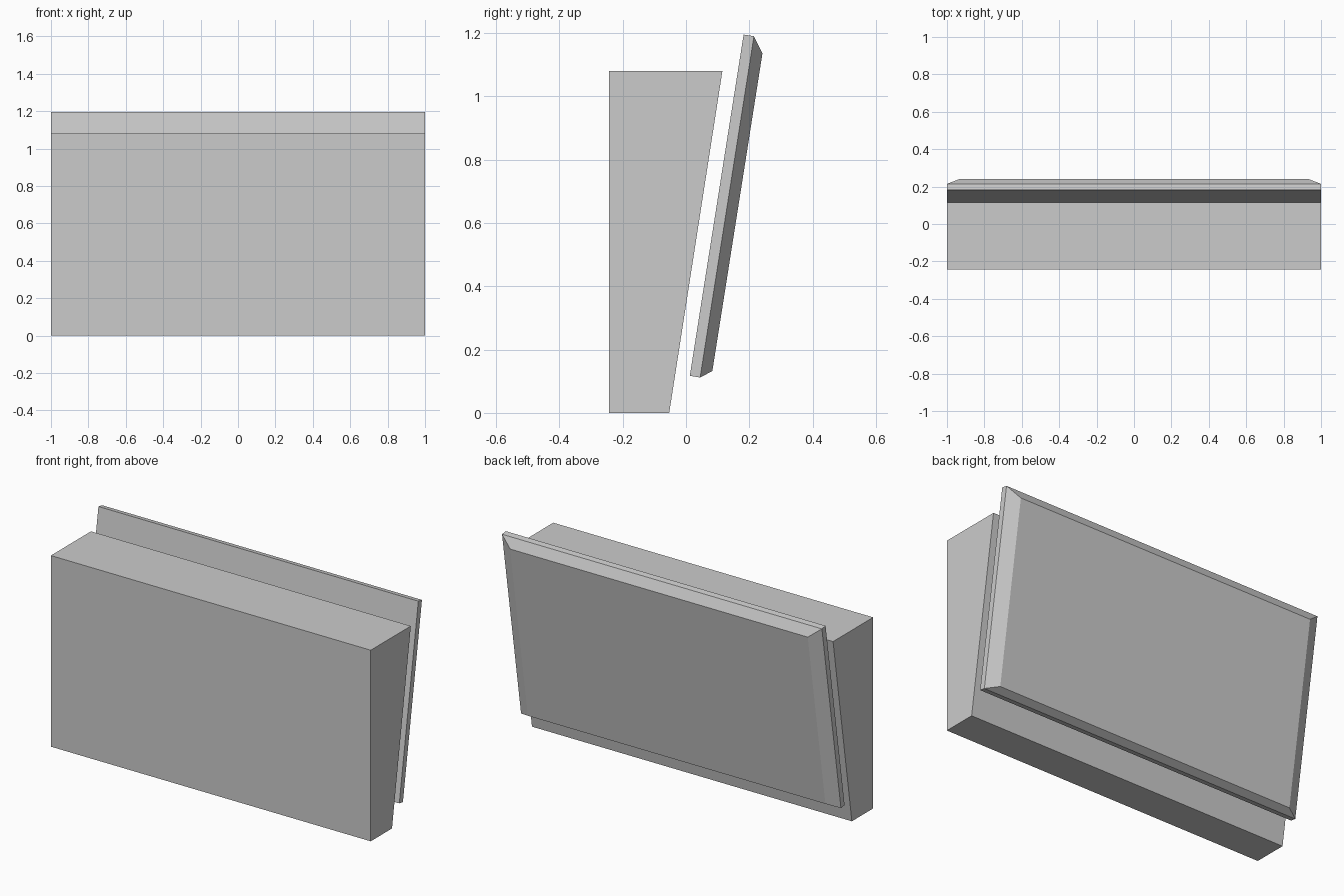
import bpy
import bmesh
from math import atan2
from mathutils import Matrix, Vector

if "Cube" in bpy.data.objects:
    bpy.data.objects.remove(bpy.data.objects["Cube"], do_unlink=True)

grey = bpy.data.materials.new("plain grey")
grey.use_nodes = True
colour = (0.6, 0.6, 0.6, 1)
grey.diffuse_color = colour
grey.node_tree.nodes["Principled BSDF"].inputs["Base Color"].default_value = colour


def loft(name, rings, matrix=Matrix()):
    """Skin a closed solid through equal-sized rings of points."""
    bm = bmesh.new()
    loops = [[bm.verts.new(matrix @ Vector(p)) for p in ring] for ring in rings]
    bm.faces.new(loops[0])
    bm.faces.new(loops[-1])
    for a, b in zip(loops, loops[1:]):
        for i in range(len(a)):
            j = (i + 1) % len(a)
            bm.faces.new((a[i], a[j], b[j], b[i]))
    bmesh.ops.recalc_face_normals(bm, faces=bm.faces)
    mesh = bpy.data.meshes.new(name)
    bm.to_mesh(mesh)
    bm.free()
    mesh.materials.append(grey)
    obj = bpy.data.objects.new(name, mesh)
    bpy.context.collection.objects.link(obj)
    return obj


def rectangle(half_width, depth, bottom, top):
    return [(-half_width, depth, bottom), (half_width, depth, bottom),
            (half_width, depth, top), (-half_width, depth, top)]


# Wedge-shaped block with a sloping back
profile = [(-0.243, 0), (-0.053, 0), (0.115, 1.08), (-0.243, 1.08)]
loft("wedge_block", [[(x, y, z) for y, z in profile] for x in (-1, 1)])

# Leaning panel with a chamfered back rim, parallel to the slope
lean = atan2(0.17, 1.078)
placement = Matrix.Translation((0, 0.012, 0.117)) @ Matrix.Rotation(-lean, 4, "X")
height = 1.091
loft("leaning_panel", [
    rectangle(1, 0, 0, height),
    rectangle(1, 0.033, 0, height),
    rectangle(0.93, 0.068, 0.026, height - 0.05),
], placement)
